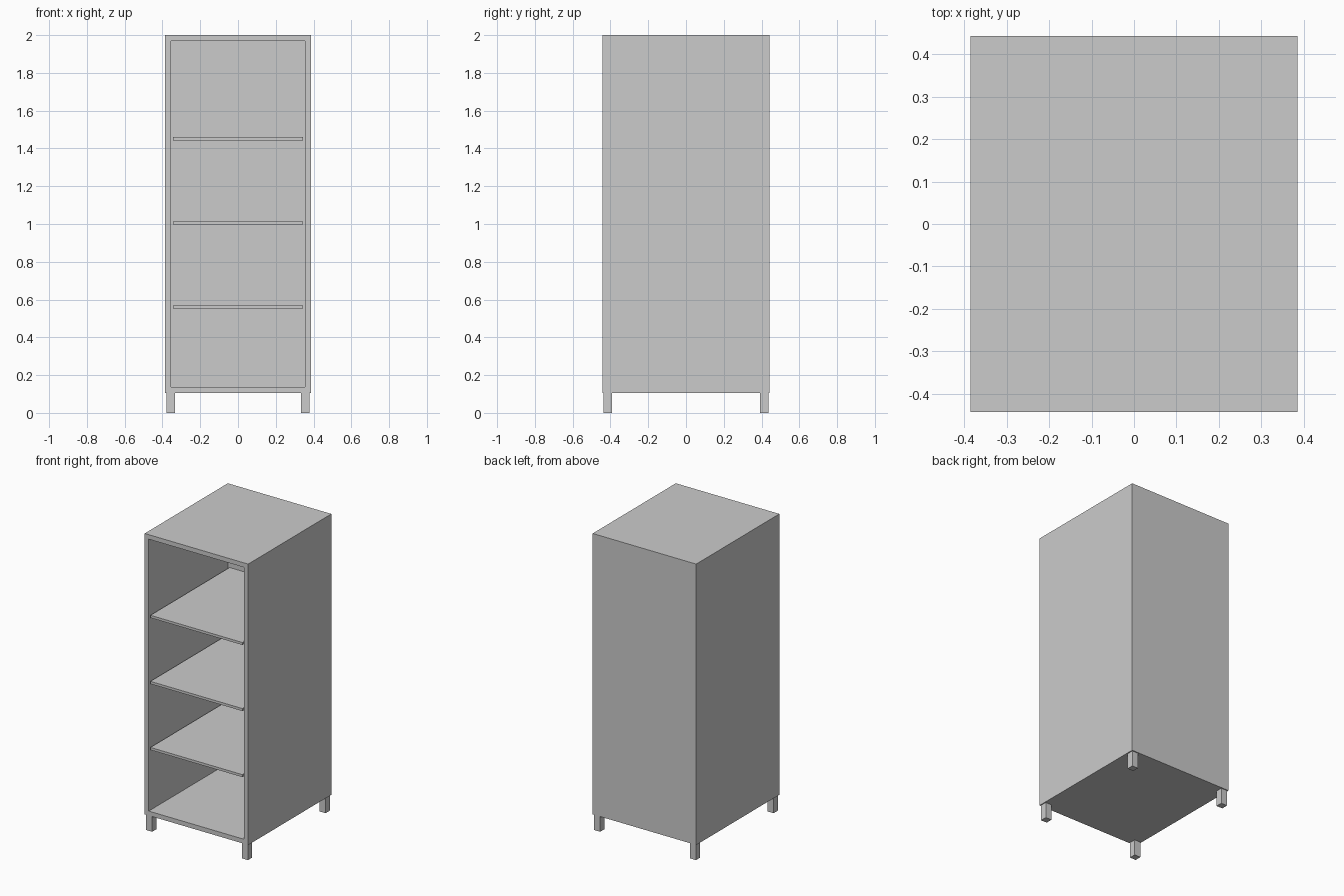
import bpy
import bmesh
from mathutils import Matrix, Vector

if "Cube" in bpy.data.objects:
    bpy.data.objects.remove(bpy.data.objects["Cube"])

W, D, BOTTOM, TOP = 0.386, 0.443, 0.106, 2.0   # half width, half depth, carcass z range
WALL, SHELF = 0.043, 0.017                     # panel thicknesses


def make_box(name, lo, hi, hollow=False):
    lo, hi = Vector(lo), Vector(hi)
    size = hi - lo
    bm = bmesh.new()
    bmesh.ops.create_cube(bm, size=1, matrix=Matrix.Translation((lo + hi) / 2)
                          @ Matrix.Diagonal((*size, 1)))
    if hollow:
        # inset the front face and push it back to form the cavity
        front = min(bm.faces, key=lambda f: f.calc_center_median().y)
        bmesh.ops.inset_individual(bm, faces=[front], thickness=WALL)
        inner = bmesh.ops.extrude_discrete_faces(bm, faces=[front])["faces"][0]
        bmesh.ops.translate(bm, verts=inner.verts, vec=(0, size.y - WALL, 0))
    bmesh.ops.recalc_face_normals(bm, faces=bm.faces)
    mesh = bpy.data.meshes.new(name)
    bm.to_mesh(mesh)
    bm.free()
    obj = bpy.data.objects.new(name, mesh)
    bpy.context.collection.objects.link(obj)
    return obj


# Open-fronted carcass
make_box("cabinet_body", (-W, -D, BOTTOM), (W, D, TOP), hollow=True)

# Three evenly spaced shelves, flush with the front
for i in range(3):
    z = 0.552 + i * 0.4455
    make_box(f"shelf_{i + 1}", (-W + WALL, -D, z), (W - WALL, D - WALL, z + SHELF))

# Four short square legs, slightly inset from the corners
for sx, side in ((-1, "left"), (1, "right")):
    for sy, end in ((-1, "front"), (1, "back")):
        cx, cy, h = sx * 0.357, sy * 0.414, 0.0225
        make_box(f"{end}_{side}_leg", (cx - h, cy - h, 0), (cx + h, cy + h, BOTTOM))
